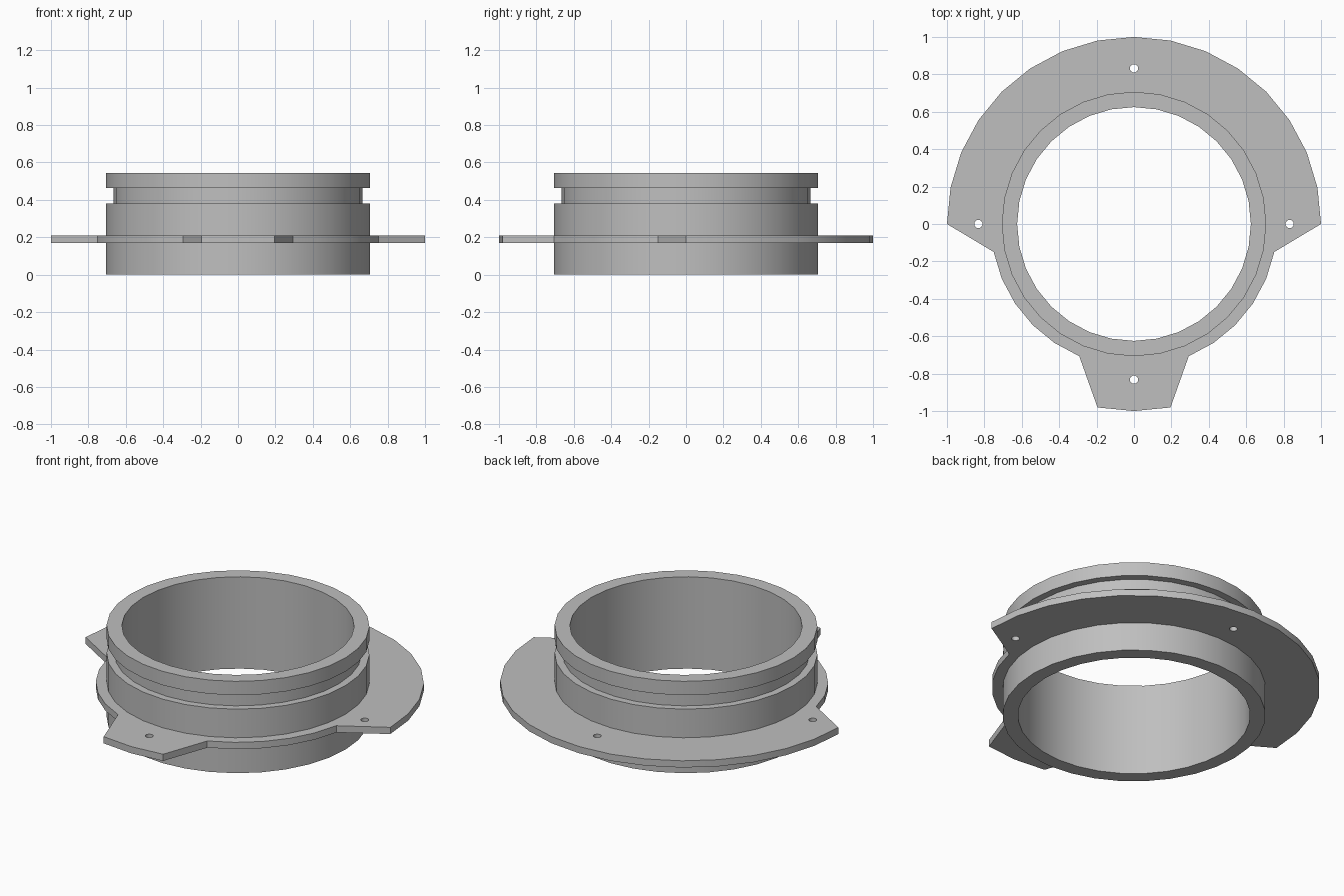
import bpy
import bmesh
from math import cos, sin, radians, tau

SEGMENTS = 32
STEP = 360 / SEGMENTS

cube = bpy.data.objects.get("Cube")
if cube:
    bpy.data.objects.remove(cube, do_unlink=True)

# One grey for the whole part
grey = bpy.data.materials.new("plain grey")
grey.use_nodes = True
colour = (0.52, 0.52, 0.52, 1)
grey.diffuse_color = colour
grey.node_tree.nodes["Principled BSDF"].inputs["Base Color"].default_value = colour


def polar(radius, degrees):
    a = radians(degrees)
    return (radius * cos(a), radius * sin(a))


def finish(name, bm):
    """Weld, shade and link a mesh as a named part."""
    bmesh.ops.remove_doubles(bm, verts=bm.verts, dist=0.0005)
    bmesh.ops.recalc_face_normals(bm, faces=bm.faces)
    mesh = bpy.data.meshes.new(name)
    bm.to_mesh(mesh)
    bm.free()
    mesh.materials.clear()
    mesh.materials.append(grey)
    obj = bpy.data.objects.new(name, mesh)
    bpy.context.collection.objects.link(obj)
    bpy.ops.object.select_all(action="DESELECT")
    obj.select_set(True)
    bpy.context.view_layer.objects.active = obj
    bpy.ops.object.shade_smooth_by_angle(angle=radians(30))
    return obj


# Grooved collar: a closed (radius, height) profile spun around z
profile = [(0.625, 0), (0.707, 0), (0.707, 0.38), (0.665, 0.38),
           (0.665, 0.463), (0.707, 0.463), (0.707, 0.545), (0.625, 0.545)]
bm = bmesh.new()
ring = [bm.verts.new((r, 0, z)) for r, z in profile]
edges = [bm.edges.new((ring[i - 1], ring[i])) for i in range(len(ring))]
bmesh.ops.spin(bm, geom=ring + edges, cent=(0, 0, 0), axis=(0, 0, 1),
               angle=tau, steps=SEGMENTS, use_merge=False)
finish("collar", bm)


# Mounting flange: filled outline with a bore and four screw holes
def flange_radius(k):
    wide_half = k <= SEGMENTS // 2
    front_tab = abs(k - SEGMENTS * 3 // 4) <= 1
    return 1.0 if wide_half or front_tab else 0.765


def circle(cx, cy, radius, count):
    return [(cx + x, cy + y) for x, y in
            (polar(radius, i * 360 / count) for i in range(count))]


loops = [[polar(flange_radius(k), k * STEP) for k in range(SEGMENTS)],
         circle(0, 0, 0.69, SEGMENTS)]
loops += [circle(*polar(0.832, q * 90), 0.022, 16) for q in range(4)]

curve = bpy.data.curves.new("flange outline", "CURVE")
curve.dimensions = "2D"
curve.fill_mode = "BOTH"
curve.extrude = 0.02
for loop in loops:
    spline = curve.splines.new("POLY")
    spline.points.add(len(loop) - 1)
    for point, (x, y) in zip(spline.points, loop):
        point.co = (x, y, 0, 1)
    spline.use_cyclic_u = True

outline = bpy.data.objects.new("flange outline", curve)
bpy.context.collection.objects.link(outline)
bpy.context.view_layer.update()
solid = outline.evaluated_get(bpy.context.evaluated_depsgraph_get()).to_mesh()
bm = bmesh.new()
bm.from_mesh(solid)
bpy.data.objects.remove(outline, do_unlink=True)
bmesh.ops.translate(bm, verts=bm.verts, vec=(0, 0, 0.19))
finish("mounting_flange", bm)
